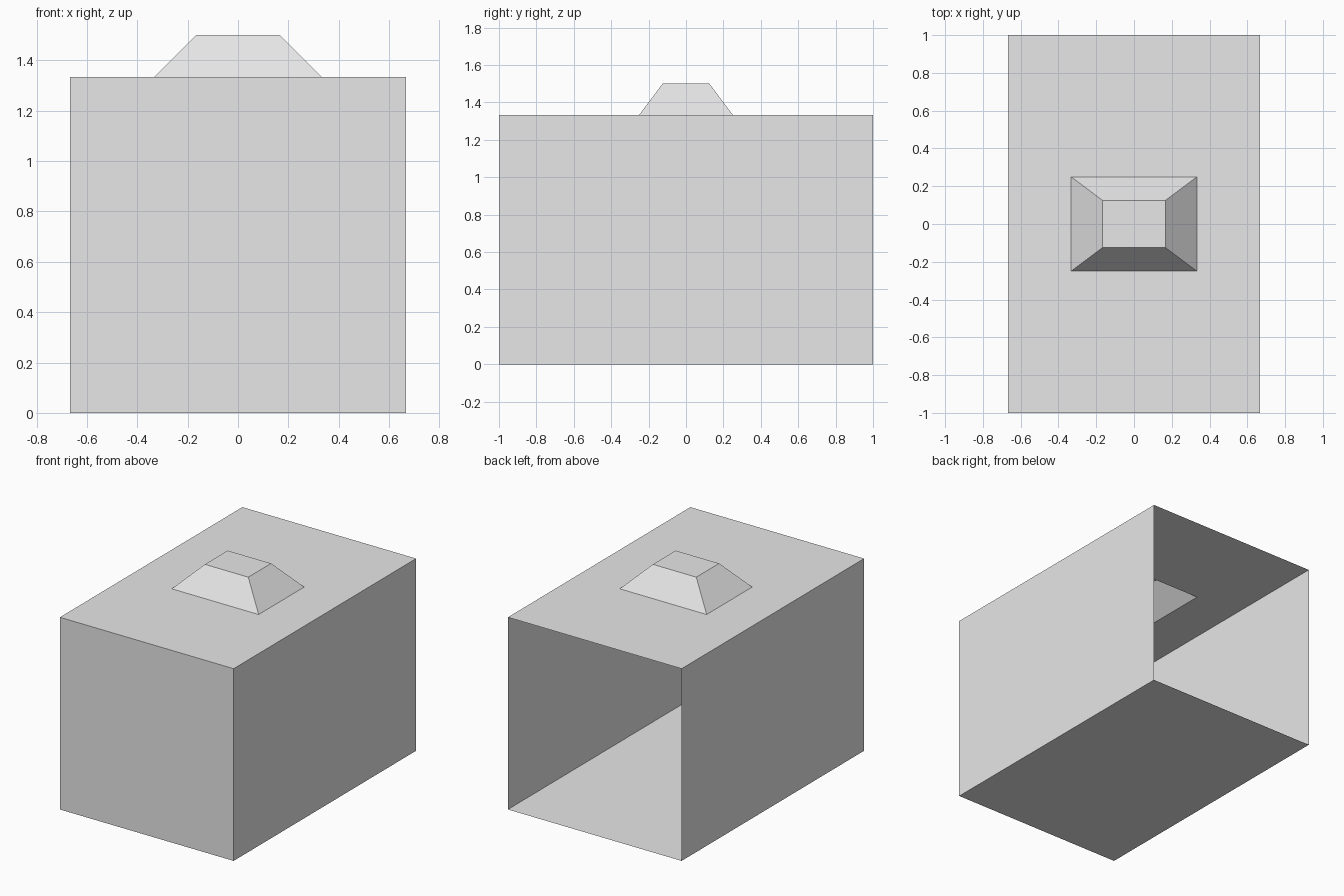
import bpy, bmesh

W, D, H = 4 / 3, 2.0, 4 / 3        # shell width, depth, height
CAP_BASE = (2 / 3, 0.5)            # raised cap footprint
CAP_TOP = (1 / 3, 0.25)            # raised cap flat top
CAP_Z = 1.5

cube = bpy.data.objects.get("Cube")
if cube:
    bpy.data.objects.remove(cube, do_unlink=True)

grey = bpy.data.materials.new("light grey")
grey.use_nodes = True
colour = (0.8, 0.8, 0.8, 1)
grey.diffuse_color = colour
grey.node_tree.nodes["Principled BSDF"].inputs["Base Color"].default_value = colour


def ring(bm, size, z):
    """Rectangle of four vertices, starting front -x, counter-clockwise."""
    x, y = size[0] / 2, size[1] / 2
    return [bm.verts.new((sx * x, sy * y, z))
            for sx, sy in ((-1, -1), (1, -1), (1, 1), (-1, 1))]


def bridge(bm, low, high, sides=range(4)):
    """Quads between two rings on the chosen sides."""
    for i in sides:
        j = (i + 1) % 4
        bm.faces.new((low[i], low[j], high[j], high[i]))


def finish(bm, name):
    mesh = bpy.data.meshes.new(name)
    bm.to_mesh(mesh)
    bm.free()
    mesh.materials.append(grey)
    obj = bpy.data.objects.new(name, mesh)
    bpy.context.collection.objects.link(obj)


# Thin shell: floor, three walls (back is open), roof around a central hole
bm = bmesh.new()
floor = ring(bm, (W, D), 0)
eaves = ring(bm, (W, D), H)
hole = ring(bm, CAP_BASE, H)
bm.faces.new(floor[::-1])
bridge(bm, floor, eaves, (0, 1, 3))
bridge(bm, eaves, hole)
finish(bm, "box_shell")

# Hollow tapered cap over the roof hole
bm = bmesh.new()
base = ring(bm, CAP_BASE, H)
top = ring(bm, CAP_TOP, CAP_Z)
bridge(bm, base, top)
bm.faces.new(top)
finish(bm, "roof_cap")
